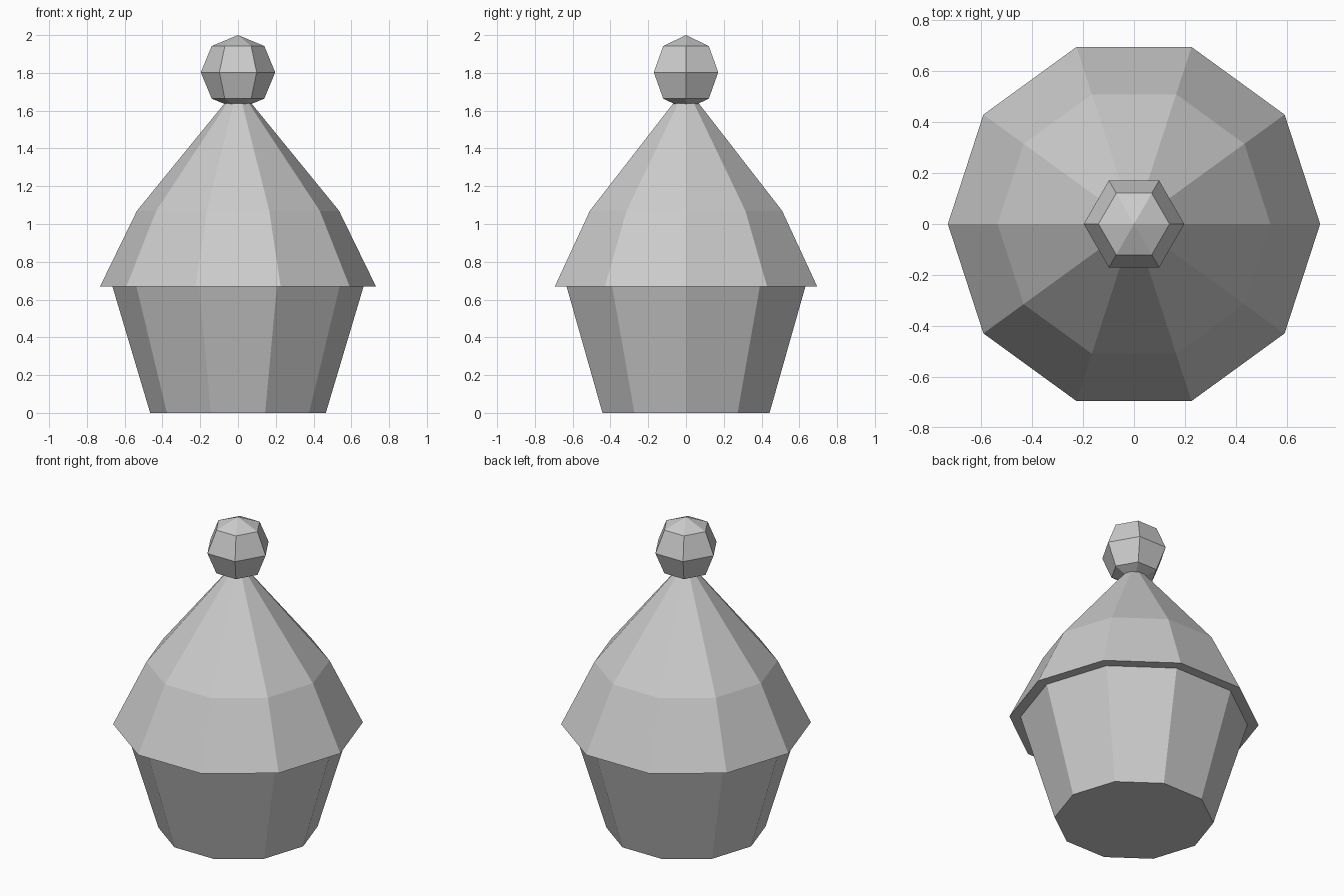
import bpy, bmesh, math

if "Cube" in bpy.data.objects:
    bpy.data.objects.remove(bpy.data.objects["Cube"])

grey = bpy.data.materials.new("plain grey")
grey.diffuse_color = (0.6, 0.6, 0.6, 1)
grey.use_nodes = True
grey.node_tree.nodes["Principled BSDF"].inputs["Base Color"].default_value = grey.diffuse_color


def lathe(name, profile, sides):
    """Flat-shaded solid of revolution from (radius, z) points; radius 0 is a pole."""
    bm = bmesh.new()
    rings = []
    for r, z in profile:
        n = sides if r > 0 else 1
        rings.append([bm.verts.new((r * math.cos(math.tau * i / sides),
                                    r * math.sin(math.tau * i / sides), z))
                      for i in range(n)])
    for a, b in zip(rings, rings[1:]):
        for i in range(sides):
            j = (i + 1) % sides
            quad = [a[i % len(a)], a[j % len(a)], b[j % len(b)], b[i % len(b)]]
            bm.faces.new(list(dict.fromkeys(quad)))
    # close open ends
    for ring in (rings[0], rings[-1]):
        if len(ring) > 1:
            bm.faces.new(ring)
    bmesh.ops.recalc_face_normals(bm, faces=bm.faces)
    mesh = bpy.data.meshes.new(name)
    bm.to_mesh(mesh)
    bm.free()
    mesh.materials.append(grey)
    obj = bpy.data.objects.new(name, mesh)
    bpy.context.collection.objects.link(obj)
    return obj


# Tapered ten-sided cup
lathe("cup", [(0.465, 0), (0.665, 0.67)], 10)

# Overhanging frosting that narrows to a point inside the cherry
lathe("frosting", [(0.73, 0.67), (0.535, 1.07), (0.07, 1.64), (0, 1.72)], 10)

# Six-sided ball on top
R, CZ = 0.197, 1.803
ball = [(R * math.sin(math.pi * k / 4) if 0 < k < 4 else 0,
         CZ - R * math.cos(math.pi * k / 4)) for k in range(5)]
lathe("cherry", ball, 6)
